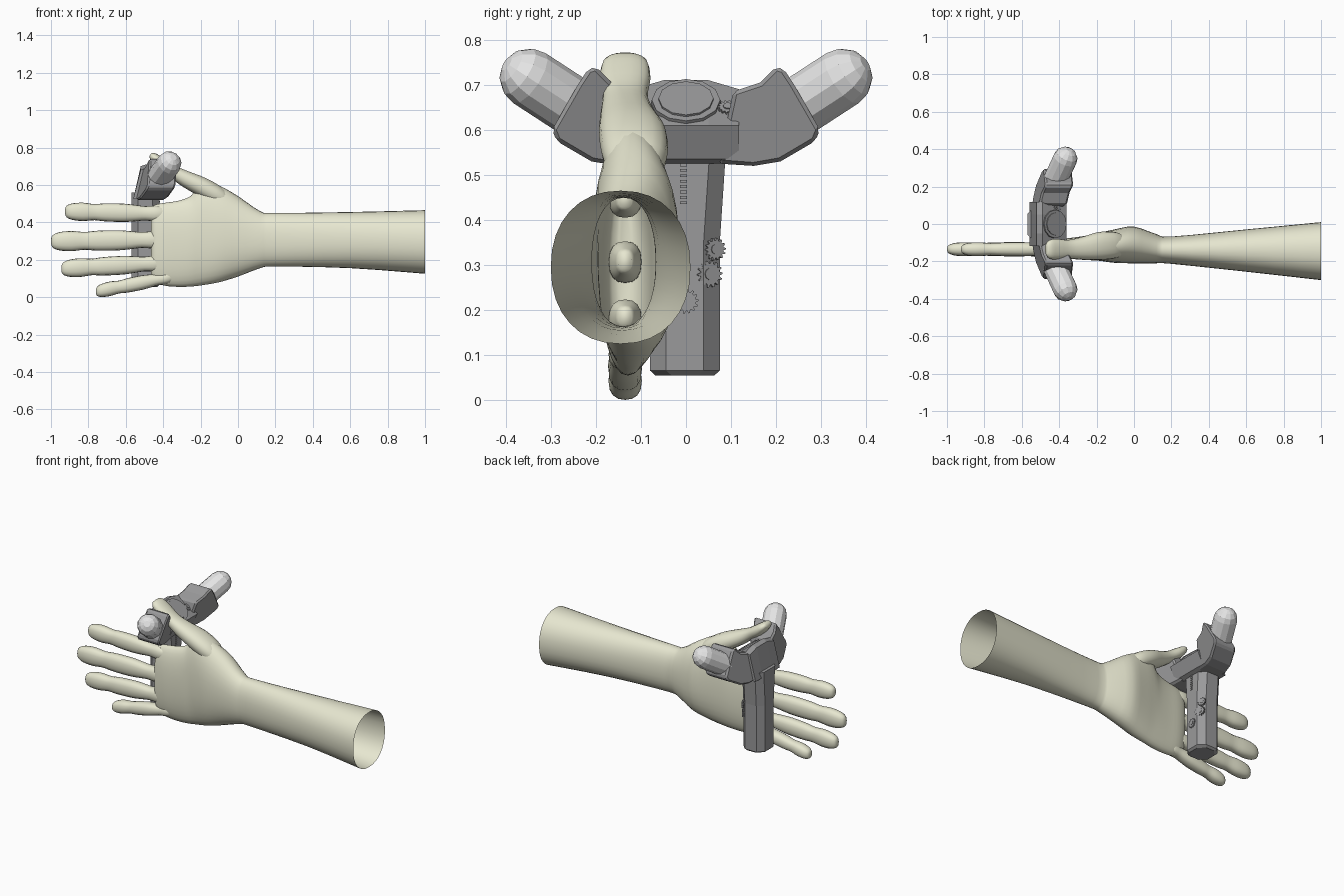
import bpy, bmesh, math
from mathutils import Vector

if "Cube" in bpy.data.objects:
    bpy.data.objects.remove(bpy.data.objects["Cube"])


def material(name, rgb):
    m = bpy.data.materials.new(name)
    m.diffuse_color = (*rgb, 1)
    m.use_nodes = True
    m.node_tree.nodes["Principled BSDF"].inputs["Base Color"].default_value = m.diffuse_color
    return m


SKIN = material("pale_skin", (0.82, 0.82, 0.65))
GREY = material("mid_grey", (0.32, 0.32, 0.325))
LIGHT = material("light_grey", (0.78, 0.78, 0.78))


def skin_loops(name, loops, mat, smooth=False, cap_start=True, cap_end=True, bevel=0):
    """Bridge a list of equal closed loops into one part."""
    bm = bmesh.new()
    rings = [[bm.verts.new(p) for p in loop] for loop in loops]
    n = len(rings[0])
    for a, b in zip(rings, rings[1:]):
        for i in range(n):
            j = (i + 1) % n
            bm.faces.new((a[i], a[j], b[j], b[i]))
    if cap_start:
        bm.faces.new(rings[0][::-1])
    if cap_end:
        bm.faces.new(rings[-1])
    bmesh.ops.recalc_face_normals(bm, faces=bm.faces)
    me = bpy.data.meshes.new(name)
    bm.to_mesh(me)
    bm.free()
    me.materials.append(mat)
    ob = bpy.data.objects.new(name, me)
    bpy.context.collection.objects.link(ob)
    if smooth:
        for p in me.polygons:
            p.use_smooth = True
    if bevel:
        mod = ob.modifiers.new("edge", 'BEVEL')
        mod.width, mod.segments = bevel, 1
    return ob


def spline(rows, steps):
    """Catmull-Rom through rows of numbers."""
    out = []
    for i in range(len(rows) - 1):
        p0, p1, p2, p3 = (rows[max(i - 1, 0)], rows[i], rows[i + 1],
                          rows[min(i + 2, len(rows) - 1)])
        for s in range(steps):
            t = s / steps
            out.append([0.5 * (2 * b + (c - a) * t + (2 * a - 5 * b + 4 * c - d) * t * t
                               + (3 * b - a - 3 * c + d) * t ** 3)
                        for a, b, c, d in zip(p0, p1, p2, p3)])
    return out + [list(rows[-1])]


def limb(name, rows, sides=20, power=2.0, follow=False, steps=3, **kw):
    """Loft rows of (x, y, z, half depth, half height)."""
    rows = spline(rows, steps)
    loops = []
    for i, (x, y, z, hy, hz) in enumerate(rows):
        up = Vector((0, 0, 1))
        if follow:
            t = Vector(rows[min(i + 1, len(rows) - 1)][:3]) - Vector(rows[max(i - 1, 0)][:3])
            up = Vector((0, 1, 0)).cross(t).normalized()
        loop = []
        for k in range(sides):
            a = math.tau * k / sides
            c, s = math.cos(a), math.sin(a)
            cy = math.copysign(abs(c) ** (2 / power), c)
            cz = math.copysign(abs(s) ** (2 / power), s)
            loop.append(Vector((x, y, z)) + Vector((0, hy * cy, 0)) + up * hz * cz)
        loops.append(loop)
    return skin_loops(name, loops, SKIN, smooth=True, **kw)


# Forearm and palm, open at the elbow end
limb("arm_and_palm", [
    (1.0, -.145, .295, .155, .170), (.6, -.142, .305, .113, .150),
    (.2, -.14, .307, .073, .143), (.12, -.132, .307, .078, .152),
    (0, -.112, .325, .098, .215), (-.1, -.118, .338, .09, .258),
    (-.19, -.122, .34, .074, .276), (-.25, -.127, .30, .066, .243),
    (-.32, -.13, .285, .058, .23),
    (-.4, -.132, .283, .05, .22), (-.45, -.135, .29, .036, .2),
    (-.465, -.135, .29, .015, .17)], sides=32, power=2.2, cap_start=False)

# Four fingers: base x, base z, tip x, tip z, half height
for name, bx, bz, tx, tz, h in (
        ("index_finger", -.36, .445, -.925, .458, .049),
        ("middle_finger", -.36, .308, -1.0, .298, .054),
        ("ring_finger", -.36, .185, -.945, .152, .050),
        ("little_finger", -.32, .115, -.76, .030, .039)):
    rows = []
    for t, d, s in ((0, .015, .4), (.12, .036, .85), (.24, .034, .78), (.34, .036, .9),
                    (.45, .038, 1), (.62, .036, .98), (.72, .033, .88), (.83, .037, 1),
                    (.93, .034, .9), (.985, .022, .62), (1, .006, .2)):
        rows.append((bx + (tx - bx) * t, -.135, bz + (tz - bz) * t, d, h * s))
    limb(name, rows, sides=16, power=2.4)

# Thumb lying over the device head
limb("thumb", [
    (-.04, -.115, .48, .04, .03), (-.1, -.113, .535, .07, .05),
    (-.19, -.118, .588, .075, .052), (-.28, -.13, .632, .06, .044),
    (-.35, -.135, .672, .05, .034), (-.41, -.135, .713, .056, .032),
    (-.45, -.135, .748, .05, .024), (-.468, -.135, .762, .03, .012)],
    sides=18, power=2.3, follow=True)


# Grip: chamfered square column, slightly wider under the head
def octagon(z, inset, flare=0):
    x0, x1, c = -.57 + inset, -.42 - inset, .036
    y0, y1 = -.08 + inset - flare, .075 - inset + flare
    return [(x0 + c, y0, z), (x1 - c, y0, z), (x1, y0 + c, z), (x1, y1 - c, z),
            (x1 - c, y1, z), (x0 + c, y1, z), (x0, y1 - c, z), (x0, y0 + c, z)]


skin_loops("grip", [octagon(.055, .012), octagon(.066, 0), octagon(.35, 0),
                    octagon(.56, 0, .014)], GREY)


# Head block with a slanted, slightly crowned top
def block(y, drop):
    return [(x, y, z) for x, z in ((-.56, .525), (-.52, .70 - drop), (-.49, .71 - drop),
                                   (-.36, .61), (-.395, .535), (-.42, .525))]


skin_loops("head_block", [block(-.118, .02), block(-.05, 0), block(.05, 0),
                          block(.118, .02)], GREY)

# Two prongs with rounded light tips
prong = [(.105, .685), (.165, .705), (.2, .74), (.217, .735), (.24, .70),
         (.297, .60), (.287, .575), (.21, .53), (.15, .52), (.07, .525)]
for side, label in ((-1, "front"), (1, "rear")):
    loops = []
    for half in (-.56, -.41):
        loops.append([(half + .25 * (z - .5) + .6 * y * y, side * y, z) for y, z in prong])
    skin_loops(label + "_prong", loops, GREY, bevel=.01)

    start = Vector((-.425, side * .225, .635))
    end = Vector((-.368, side * .348, .715))
    axis = (end - start).normalized()
    u = axis.cross(Vector((1, 0, 0))).normalized()
    v = axis.cross(u)
    r = .066
    stations = [(start, r)] + [(end + axis * r * math.sin(a), r * math.cos(a))
                               for a in (0, .45, .9, 1.3)]
    skin_loops(label + "_tip", [
        [c + (u * math.cos(k * math.tau / 12) + v * math.sin(k * math.tau / 12)) * rad
         for k in range(12)] for c, rad in stations], LIGHT)


def disc(name, centre, normal, radii, depth, mat):
    """Flat disc; alternating radii give teeth."""
    n = Vector(normal).normalized()
    u = Vector((0, 1, 0))
    u = (u - n * u.dot(n)).normalized()
    v = n.cross(u)
    c = Vector(centre)
    count = len(radii)
    flat = [(u * math.cos(math.tau * k / count) + v * math.sin(math.tau * k / count)) * r
            for k, r in enumerate(radii)]
    skin_loops(name, [[c + p + n * d for p in flat] for d in (-depth, depth)], mat)


# Round dial on the slanted top
slope = (.61, 0, .79)
disc("dial_rim", (-.425, 0, .66), slope, [.076] * 12, .008, GREY)
disc("dial_face", (-.425, 0, .66), slope, [.061] * 12, .013, GREY)

# Small cogs on the head and grip
for i, (c, n, r) in enumerate((
        ((-.41, .093, .648), slope, .023),
        ((-.42, 0, .22), (1, 0, 0), .028),
        ((-.432, .052, .28), (.9, .4, 0), .03),
        ((-.436, .064, .335), (.9, .4, 0), .025))):
    disc("cog_%d" % (i + 1), c, n, [r, r, r * .78, r * .78] * 14, .005, GREY)
    disc("cog_hub_%d" % (i + 1), c, n, [r * .45] * 10, .008, GREY)

# Toothed rack above the cogs
for i in range(9):
    z = .435 + i * .012
    skin_loops("rack_tooth_%d" % (i + 1), [
        [(x, -.013, z), (x, .002, z), (x, .002, z + .006), (x, -.013, z + .006)]
        for x in (-.425, -.416)], GREY)
